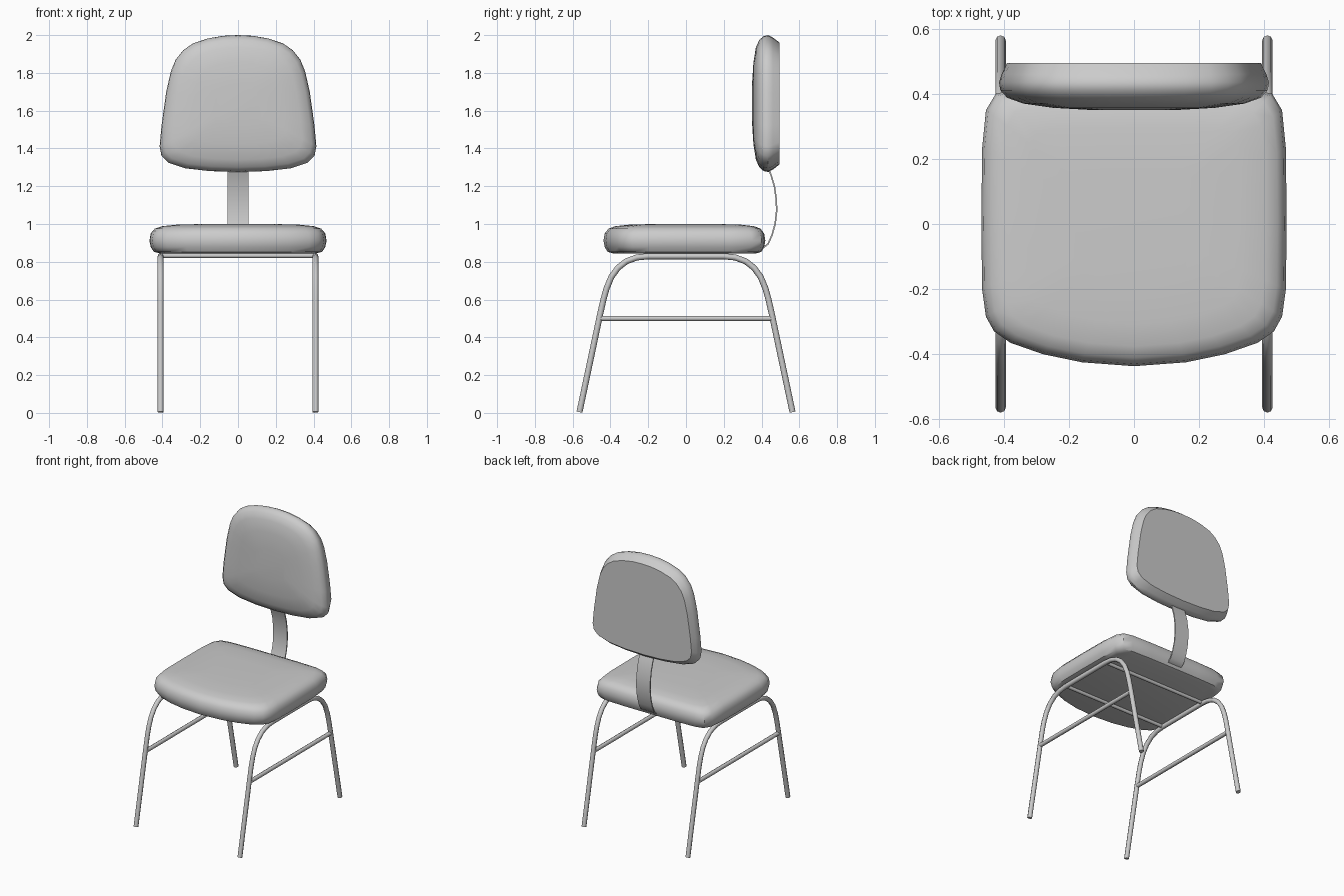
import bpy
import bmesh
import math
from mathutils import Vector

if "Cube" in bpy.data.objects:
    bpy.data.objects.remove(bpy.data.objects["Cube"])

grey = bpy.data.materials.new("light_grey")
grey.use_nodes = True
grey.diffuse_color = (0.6, 0.6, 0.6, 1)
grey.node_tree.nodes["Principled BSDF"].inputs["Base Color"].default_value = (0.6, 0.6, 0.6, 1)


def finish(obj, angle):
    """Give the part its material and shading."""
    obj.data.materials.clear()
    obj.data.materials.append(grey)
    bpy.ops.object.select_all(action='DESELECT')
    obj.select_set(True)
    bpy.context.view_layer.objects.active = obj
    bpy.ops.object.shade_smooth_by_angle(angle=math.radians(angle))


def mesh_object(name, bm, angle=40):
    bmesh.ops.recalc_face_normals(bm, faces=bm.faces)
    mesh = bpy.data.meshes.new(name)
    bm.to_mesh(mesh)
    bm.free()
    obj = bpy.data.objects.new(name, mesh)
    bpy.context.collection.objects.link(obj)
    finish(obj, angle)


def cushion(name, half, centre, layers, place):
    """Loft a mirrored half outline through (scale, depth) layers."""
    outline = half + [(-u, v) for u, v in reversed(half) if u > 0]
    bm = bmesh.new()
    rings = []
    for su, sv, depth in layers:
        rings.append([bm.verts.new(place(u * su, centre + (v - centre) * sv, depth))
                      for u, v in outline])
    n = len(outline)
    for a, b in zip(rings, rings[1:]):
        for i in range(n):
            j = (i + 1) % n
            bm.faces.new((a[i], a[j], b[j], b[i]))
    bm.faces.new(rings[0])
    bm.faces.new(rings[-1])
    mesh_object(name, bm)


def tube(name, points, radius):
    curve = bpy.data.curves.new(name, 'CURVE')
    curve.dimensions = '3D'
    curve.bevel_depth = radius
    curve.bevel_resolution = 2
    curve.use_fill_caps = True
    spline = curve.splines.new('POLY')
    spline.points.add(len(points) - 1)
    for p, co in zip(spline.points, points):
        p.co = (*co, 1)
    obj = bpy.data.objects.new(name, curve)
    bpy.context.collection.objects.link(obj)
    bpy.ops.object.select_all(action='DESELECT')
    obj.select_set(True)
    bpy.context.view_layer.objects.active = obj
    bpy.ops.object.convert(target='MESH')
    finish(bpy.context.view_layer.objects.active, 50)


# Seat cushion: bowed front, flat underside
seat_half = [(0, -.437), (.16, -.425), (.28, -.4), (.38, -.365), (.43, -.33),
             (.455, -.285), (.467, -.2), (.469, 0), (.467, .23), (.455, .35),
             (.425, .4), (.36, .415), (.2, .42), (0, .42)]
seat_layers = [(.89, .89, .845), (.95, .95, .853), (.985, .985, .878), (1, 1, .912),
               (.985, .985, .95), (.94, .94, .975), (.86, .86, .988),
               (.7, .7, .996), (.4, .4, 1.0)]
cushion("seat", seat_half, 0, seat_layers, lambda u, v, d: (u, v, d))

# Backrest cushion: domed front, flat back
back_half = [(0, 1.275), (.15, 1.28), (.28, 1.295), (.37, 1.325), (.405, 1.36),
             (.415, 1.41), (.405, 1.52), (.38, 1.7), (.355, 1.81), (.33, 1.87),
             (.29, 1.92), (.24, 1.955), (.16, 1.982), (.08, 1.996), (0, 2.0)]
back_layers = [(.94, .89, .495), (.98, .965, .46), (1, 1, .435), (.99, .985, .411),
               (.94, .93, .388), (.82, .82, .37), (.6, .6, .357), (.3, .3, .35)]
cushion("backrest", back_half, 1.64, back_layers, lambda u, v, d: (u, d, v))

# Curved flat strap joining seat and backrest
path = [Vector(p) for p in [(.37, .866), (.41, .875), (.435, .895), (.455, .94), (.472, 1.0),
                            (.48, 1.07), (.478, 1.13), (.468, 1.2), (.45, 1.26), (.43, 1.31)]]
bm = bmesh.new()
rings = []
for i, p in enumerate(path):
    t = (path[min(i + 1, len(path) - 1)] - path[max(i - 1, 0)]).normalized()
    side = Vector((t.y, -t.x)) * .004
    rings.append([bm.verts.new((x, *(p + side * s)))
                  for x, s in [(-.055, -1), (.055, -1), (.055, 1), (-.055, 1)]])
for a, b in zip(rings, rings[1:]):
    for i in range(4):
        j = (i + 1) % 4
        bm.faces.new((a[i], a[j], b[j], b[i]))
bm.faces.new(rings[0])
bm.faces.new(rings[-1])
mesh_object("back_strap", bm)

# Bent tube leg frames with side stretchers
leg_half = [(.564, .004), (.455, .52), (.437, .6), (.42, .66), (.395, .72), (.36, .768),
            (.315, .803), (.26, .823), (.2, .829)]
for side, x in (("left", .41), ("right", -.41)):
    arch = [(x, -y, z) for y, z in leg_half] + [(x, y, z) for y, z in reversed(leg_half)]
    tube(side + "_leg_frame", arch, .016)
    tube(side + "_stretcher", [(x, -.457, .5), (x, .457, .5)], .014)

# Cross bars below the seat
for name, y in (("front_cross_bar", -.2), ("rear_cross_bar", .2)):
    tube(name, [(-.41, y, .832), (.41, y, .832)], .012)
